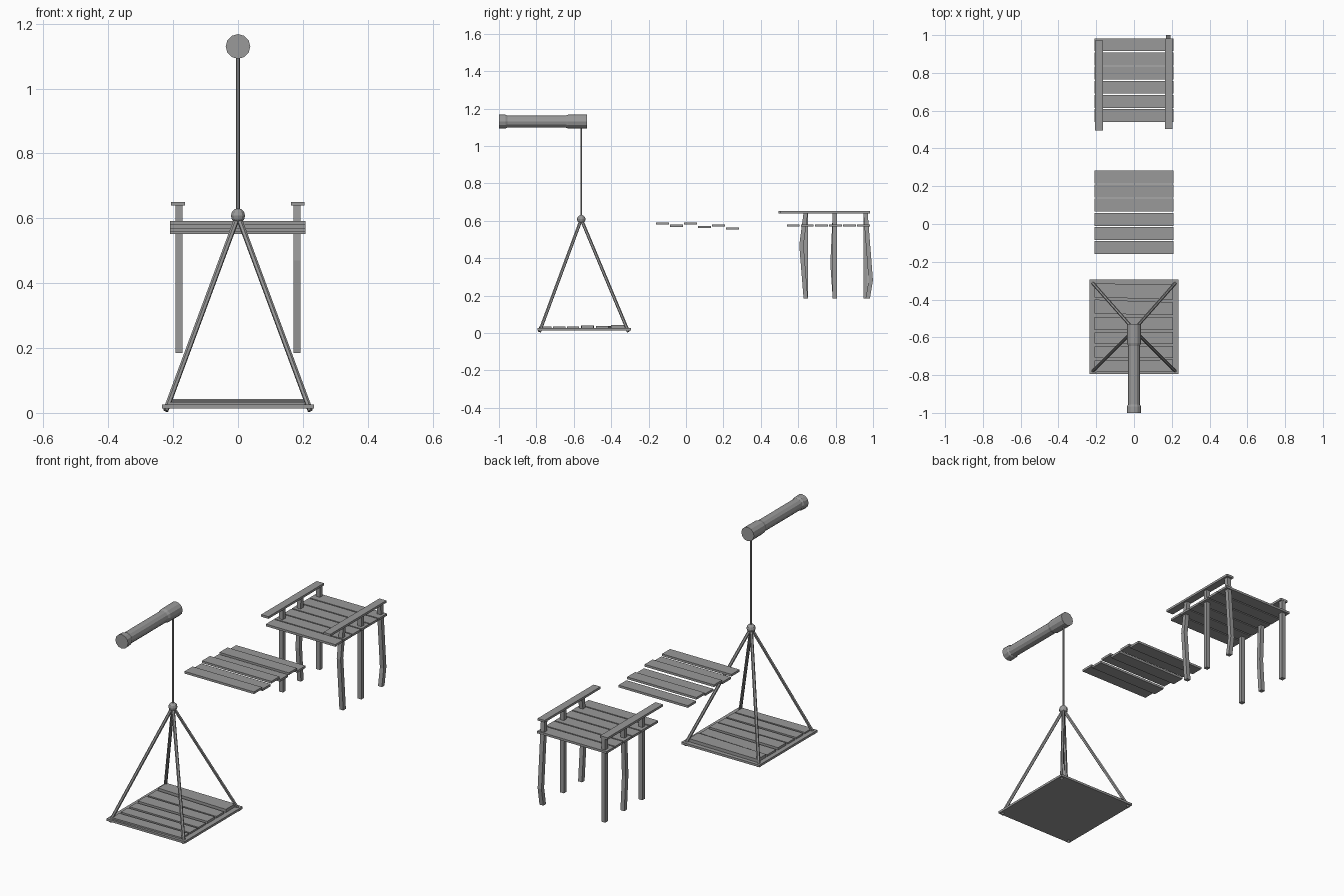
import bpy, bmesh, math
from mathutils import Vector

if "Cube" in bpy.data.objects:
    bpy.data.objects.remove(bpy.data.objects["Cube"], do_unlink=True)

grey = bpy.data.materials.new("weathered_grey")
grey.use_nodes = True
colour = (0.32, 0.32, 0.32, 1)
grey.diffuse_color = colour
grey.node_tree.nodes["Principled BSDF"].inputs["Base Color"].default_value = colour


def finish(name, bm):
    bmesh.ops.recalc_face_normals(bm, faces=bm.faces)
    mesh = bpy.data.meshes.new(name)
    bm.to_mesh(mesh)
    bm.free()
    mesh.materials.append(grey)
    obj = bpy.data.objects.new(name, mesh)
    bpy.context.collection.objects.link(obj)
    return obj


def loft(name, rings):
    """Skin a row of equal-sized point rings and cap both ends."""
    bm = bmesh.new()
    rows = [[bm.verts.new(p) for p in ring] for ring in rings]
    n = len(rows[0])
    for a, b in zip(rows, rows[1:]):
        for i in range(n):
            j = (i + 1) % n
            bm.faces.new((a[i], a[j], b[j], b[i]))
    bm.faces.new(rows[0])
    bm.faces.new(rows[-1])
    return finish(name, bm)


def plank(name, x0, x1, front, back, z0, z1):
    """Board whose front and back edges are (left y, right y) pairs."""
    return loft(name, [[(x0, front[0], z), (x1, front[1], z),
                        (x1, back[1], z), (x0, back[0], z)] for z in (z0, z1)])


def box(name, x0, x1, y0, y1, z0, z1):
    return plank(name, x0, x1, (y0, y0), (y1, y1), z0, z1)


def rope(name, start, end, radius, sides=6):
    a, b = Vector(start), Vector(end)
    turn = (b - a).to_track_quat("Z", "Y")
    angles = [math.tau * i / sides for i in range(sides)]
    ring = [turn @ Vector((radius * math.cos(t), radius * math.sin(t), 0)) for t in angles]
    return loft(name, [[p + v for v in ring] for p in (a, b)])


# Winch log with a collar at each end
log = [(-1, .038), (-.965, .037), (-.955, .032), (-.645, .032), (-.63, .037), (-.53, .038)]
loft("winch_log", [[(r * math.cos(math.tau * i / 12), y, 1.13 + r * math.sin(math.tau * i / 12))
                    for i in range(12)] for y, r in log])

# Hoisting rope, knot and the four slings
KNOT = (0, -.56, .608)
rope("hoist_rope", KNOT, (0, -.56, 1.12), .0055)
bm = bmesh.new()
bmesh.ops.create_uvsphere(bm, u_segments=10, v_segments=6, radius=.023)
bmesh.ops.translate(bm, verts=bm.verts, vec=KNOT)
finish("rope_knot", bm)
for side, x in (("right", -.223), ("left", .223)):
    for end, y in (("front", -.783), ("back", -.308)):
        rope(f"sling_{end}_{side}", (x, y, .007), KNOT, .0085)

# Lift platform with uneven boards
box("lift_base", -.235, .235, -.795, -.295, .014, .026)
boards = [((-.785, -.78), (-.722, -.718), .034), ((-.708, -.71), (-.648, -.645), .035),
          ((-.633, -.635), (-.575, -.572), .035), ((-.562, -.56), (-.492, -.495), .039),
          ((-.475, -.482), (-.4, -.415), .036), ((-.388, -.4), (-.315, -.32), .043)]
for i, (front, back, top) in enumerate(boards):
    plank(f"lift_board_{i + 1}", -.21, .207, front, back, .024, top)

# Loose bridge boards at staggered heights
for i, z in enumerate((.585, .573, .585, .566, .574, .558)):
    y = -.16 + i * .075
    box(f"bridge_board_{i + 1}", -.21, .208, y, y + .069, z - .006, z + .006)

# Dock deck
for i in range(6):
    y = .54 + i * .075
    box(f"dock_board_{i + 1}", -.21, .208, y, y + .068, .569, .581)

# Handrails
box("handrail_right", -.207, -.163, .495, .972, .639, .651)
box("handrail_left", .163, .205, .502, .983, .639, .651)

# Posts as (y, z) paths: straight ones, and crooked ones leaning to a bend
TOP, FOOT, W = .642, .185, .0115


def post(name, x, path):
    loft(name, [[(x - W, y - W, z), (x + W, y - W, z), (x + W, y + W, z), (x - W, y + W, z)]
                for y, z in path])


places = (("front", .64, (.617, .47)), ("middle", .796, (.783, .37)), ("back", .96, (.988, .28)))
for side, x in (("right", -.182), ("left", .182)):
    for end, y, bend in places:
        crooked = (end == "middle") == (side == "right")
        foot = y + (.012 if end == "back" else 0)
        path = [(foot, FOOT), bend, (y, TOP)] if crooked else [(y, FOOT), (y, TOP)]
        post(f"post_{end}_{side}", x, path)
